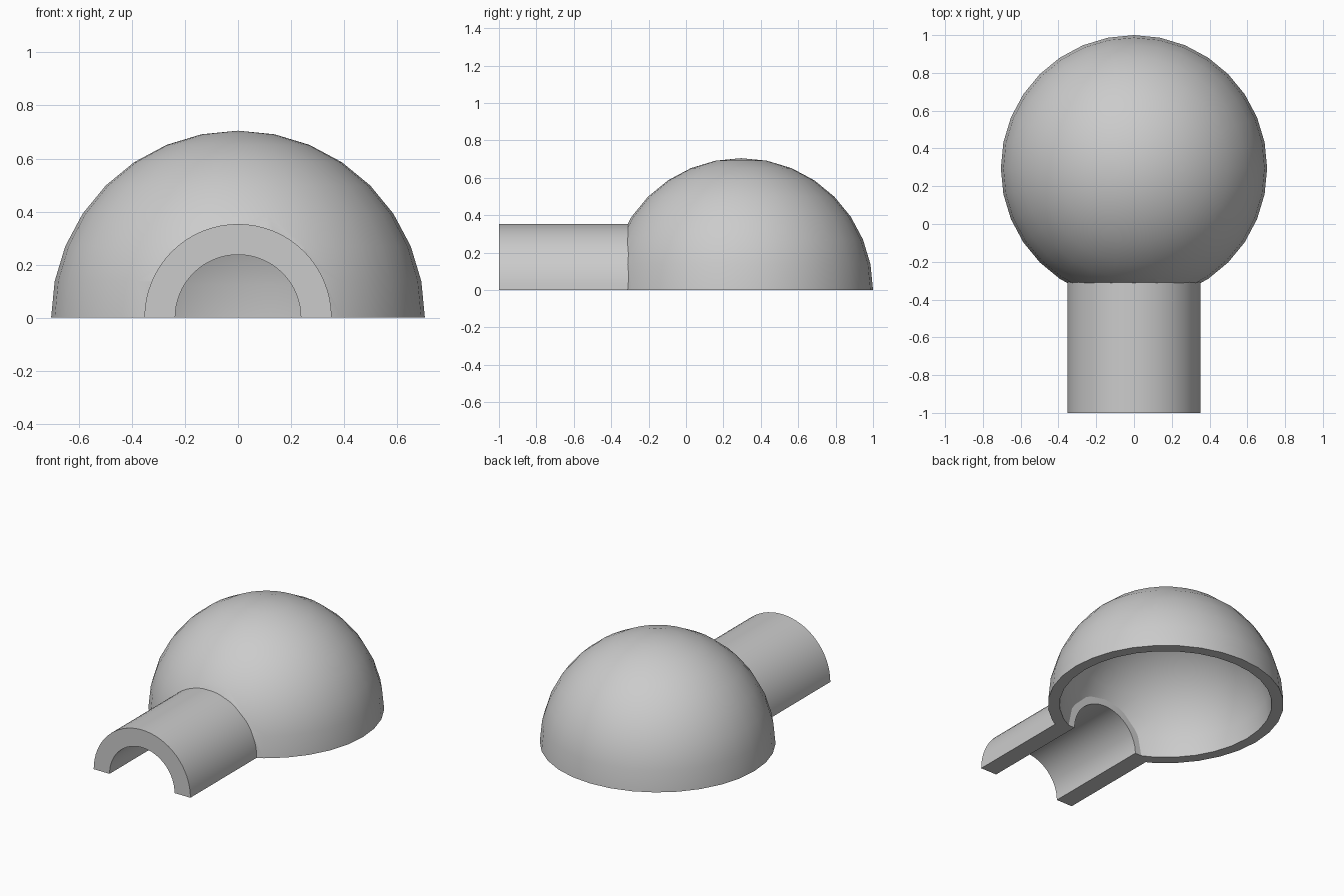
import bpy, bmesh
from math import cos, sin, pi, radians

if "Cube" in bpy.data.objects:
    bpy.data.objects.remove(bpy.data.objects["Cube"])

DOME_R, DOME_IN, DOME_Y = 0.705, 0.635, 0.295
TUNNEL_R, BORE_R = 0.353, 0.237
FRONT, TUNNEL_END = -1.0, -0.27

snow = bpy.data.materials.new("plain_grey")
snow.use_nodes = True
grey = (0.6, 0.6, 0.6, 1)
snow.diffuse_color = grey
snow.node_tree.nodes["Principled BSDF"].inputs["Base Color"].default_value = grey


def make_object(name, bm):
    bmesh.ops.recalc_face_normals(bm, faces=bm.faces)
    mesh = bpy.data.meshes.new(name)
    bm.to_mesh(mesh)
    bm.free()
    mesh.materials.append(snow)
    obj = bpy.data.objects.new(name, mesh)
    bpy.context.collection.objects.link(obj)
    return obj


def arc(radius, start, end, steps):
    angles = [start + (end - start) * i / steps for i in range(steps + 1)]
    return [(radius * cos(a), radius * sin(a)) for a in angles]


def extrude_profile(name, points, y0, y1):
    """Solid prism from an x-z outline, running along y."""
    bm = bmesh.new()
    front = [bm.verts.new((x, y0, z)) for x, z in points]
    back = [bm.verts.new((x, y1, z)) for x, z in points]
    bm.faces.new(front)
    bm.faces.new(back)
    for i in range(len(points)):
        bm.faces.new((front[i - 1], front[i], back[i], back[i - 1]))
    return make_object(name, bm)


def lathe(name, points, center_y, steps):
    """Closed solid from a radius-height profile spun about the vertical."""
    bm = bmesh.new()
    verts = [bm.verts.new((0, r, z)) for r, z in points]
    edges = [bm.edges.new(pair) for pair in zip(verts, verts[1:])]
    bmesh.ops.spin(bm, geom=verts + edges, cent=(0, 0, 0), axis=(0, 0, 1),
                   dvec=(0, 0, 0), angle=2 * pi, steps=steps)
    bmesh.ops.remove_doubles(bm, verts=bm.verts, dist=0.0001)
    bmesh.ops.translate(bm, verts=bm.verts, vec=(0, center_y, 0))
    return make_object(name, bm)


# Hollow dome with a flat rim
shell = arc(DOME_R, pi / 2, 0, 8) + arc(DOME_IN, 0, pi / 2, 8)
dome = lathe("dome", shell, DOME_Y, 32)

# Entrance tunnel: an arch-shaped wall
arch = arc(TUNNEL_R, 0, pi, 32) + arc(BORE_R, pi, 0, 32)
tunnel = extrude_profile("entrance_tunnel", arch, FRONT, TUNNEL_END)

# Opening through the dome wall that the tunnel fits into
opening = [(TUNNEL_R, -0.2)] + arc(TUNNEL_R, 0, pi, 32) + [(-TUNNEL_R, -0.2)]
cutter = extrude_profile("opening_cutter", opening, FRONT - 0.1, TUNNEL_END)
cutter.hide_render = True
cut = dome.modifiers.new("opening", "BOOLEAN")
cut.object, cut.operation, cut.solver = cutter, "DIFFERENCE", "EXACT"
bpy.context.view_layer.objects.active = dome
bpy.ops.object.modifier_apply(modifier=cut.name)
bpy.data.objects.remove(cutter)

# Smooth curved walls, sharp rims
bpy.ops.object.select_all(action="DESELECT")
for part in (dome, tunnel):
    part.select_set(True)
bpy.context.view_layer.objects.active = dome
bpy.ops.object.shade_smooth_by_angle(angle=radians(30))
